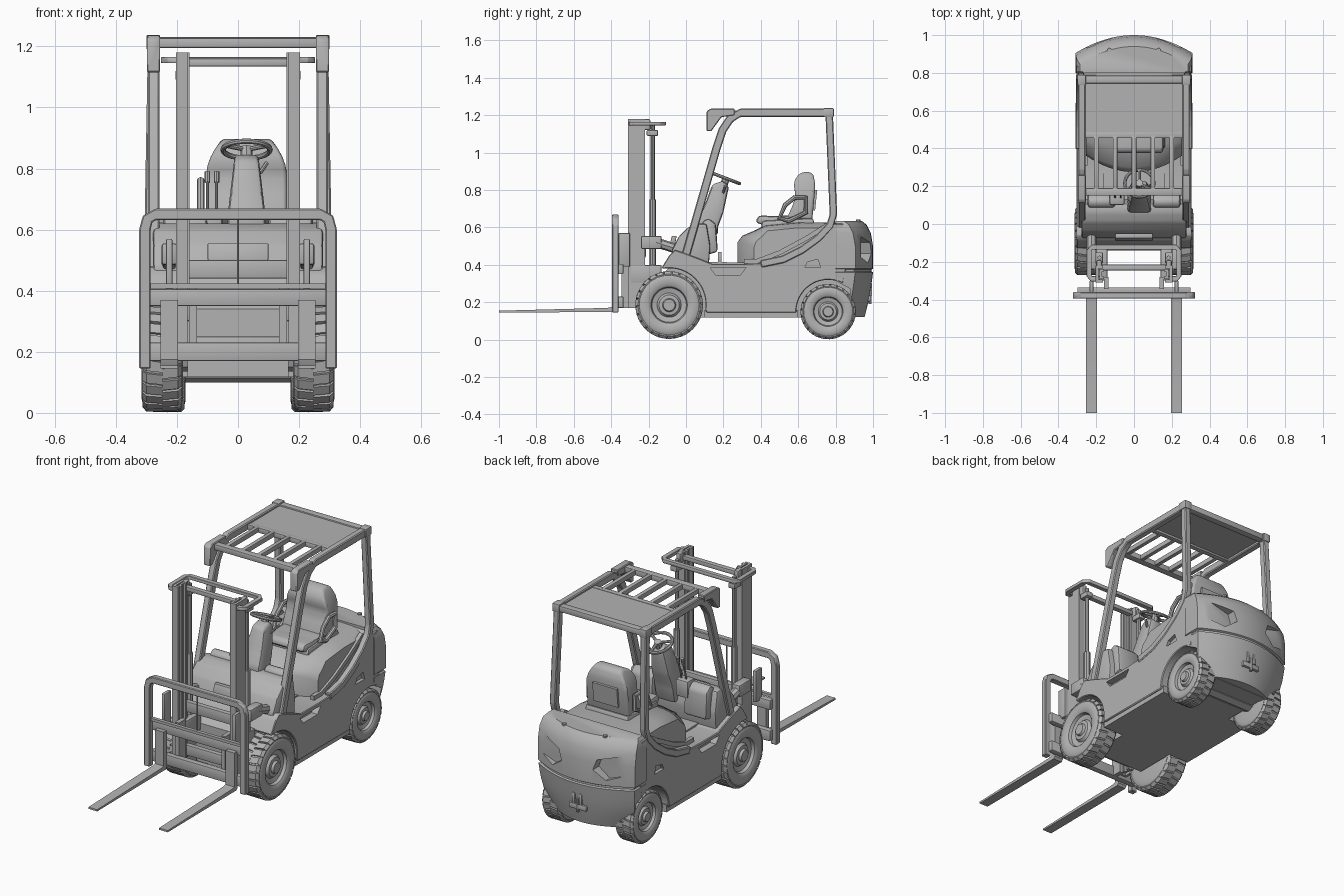
import bpy, bmesh
from math import sin, cos, pi, radians, sqrt
from mathutils import Vector, Matrix

if "Cube" in bpy.data.objects:
    bpy.data.objects.remove(bpy.data.objects["Cube"])

grey = bpy.data.materials.new("plain_grey")
grey.use_nodes = True
grey.diffuse_color = (0.45, 0.45, 0.45, 1)
grey.node_tree.nodes["Principled BSDF"].inputs["Base Color"].default_value = (0.45, 0.45, 0.45, 1)


def shade(me):
    me.materials.clear()
    me.materials.append(grey)
    me.shade_smooth()
    me.set_sharp_from_angle(angle=radians(35))


def finish(name, me, pair=False):
    shade(me)
    ob = bpy.data.objects.new(name, me)
    bpy.context.collection.objects.link(ob)
    if pair:
        ob.modifiers.new("Mirror", 'MIRROR')
    return ob


def baked(ob):
    bpy.context.view_layer.update()
    return bpy.data.meshes.new_from_object(ob.evaluated_get(bpy.context.evaluated_depsgraph_get()))


def from_bm(name, bm, pair=False):
    bmesh.ops.recalc_face_normals(bm, faces=bm.faces)
    me = bpy.data.meshes.new(name)
    bm.to_mesh(me)
    bm.free()
    return finish(name, me, pair)


def loft(bm, rings):
    """Skin a list of equal-length closed rings and cap both ends."""
    rows = [[bm.verts.new(p) for p in ring] for ring in rings]
    n = len(rows[0])
    for a, b in zip(rows, rows[1:]):
        for i in range(n):
            bm.faces.new((a[i], a[(i + 1) % n], b[(i + 1) % n], b[i]))
    bm.faces.new(rows[0])
    bm.faces.new(rows[-1])


def prism(name, pts, lo, hi, axis='x', bevel=0, seg=2, pair=False, taper=None):
    place = {'x': lambda p, d: (d, *p), 'y': lambda p, d: (p[0], d, p[1]), 'z': lambda p, d: (*p, d)}[axis]
    bm = bmesh.new()
    loft(bm, [[place(p, d) for p in pts] for d in (lo, hi)])
    if bevel:
        bmesh.ops.recalc_face_normals(bm, faces=bm.faces)
        bmesh.ops.bevel(bm, geom=bm.edges[:], offset=bevel, segments=seg, profile=0.5,
                        affect='EDGES', clamp_overlap=True)
    if taper:
        for v in bm.verts:
            taper(v.co)
    return from_bm(name, bm, pair)


def box(name, x, y, z, bevel=0, pair=False):
    return prism(name, [(y[0], z[0]), (y[1], z[0]), (y[1], z[1]), (y[0], z[1])], *x, bevel=bevel, pair=pair)


def ribbon(path, half):
    """Outline of a bar of constant thickness along a 2D path."""
    pts = [Vector(p) for p in path]
    left, right = [], []
    for i, p in enumerate(pts):
        d = (pts[min(i + 1, len(pts) - 1)] - pts[max(i - 1, 0)]).normalized()
        n = Vector((-d.y, d.x)) * half
        left.append(tuple(p + n))
        right.append(tuple(p - n))
    return left + right[::-1]


def arc(cy, cz, r, a0, a1, n=14):
    return [(cy + r * cos(radians(a0 + (a1 - a0) * i / n)), cz + r * sin(radians(a0 + (a1 - a0) * i / n)))
            for i in range(n + 1)]


def tube(name, pts, r, cyclic=False, pair=False):
    cu = bpy.data.curves.new(name, 'CURVE')
    cu.dimensions = '3D'
    cu.bevel_depth, cu.bevel_resolution, cu.use_fill_caps = r, 2, True
    sp = cu.splines.new('POLY')
    sp.points.add(len(pts) - 1)
    for q, p in zip(sp.points, pts):
        q.co = (*p, 1)
    sp.use_cyclic_u = cyclic
    path = bpy.data.objects.new(name + "_path", cu)
    bpy.context.collection.objects.link(path)
    me = baked(path)
    bpy.data.objects.remove(path)
    return finish(name, me, pair)


def cut(ob, cutter):
    m = ob.modifiers.new("Cut", 'BOOLEAN')
    m.operation, m.solver, m.object = 'DIFFERENCE', 'EXACT', cutter
    me = baked(ob)
    ob.modifiers.clear()
    ob.data = me
    shade(me)
    bpy.data.objects.remove(cutter)


def wheel(name, x, y, z, R, h, lugs):
    """Tyre, dished rim, hub and tread lugs."""
    prof = [(-h, .3), (-h, .75), (-.93 * h, .88), (-.78 * h, .955), (.78 * h, .955), (.93 * h, .88), (h, .76),
            (.96 * h, .6), (.85 * h, .54), (.6 * h, .51), (.5 * h, .36), (.72 * h, .3), (.75 * h, .2),
            (.95 * h, .17), (.95 * h, .08)]
    bm = bmesh.new()
    n = 44
    loft(bm, [[(px, R * r * cos(2 * pi * i / n), R * r * sin(2 * pi * i / n)) for i in range(n)] for px, r in prof])
    lug = [(0, .93), (0, 1), (.76, 1), (.95, .92), (.9, .86)]
    for side in (-1, 1):
        for i in range(lugs):
            rot = Matrix.Rotation(2 * pi * (i + side * .25) / lugs, 3, 'X')
            w = R * pi / lugs * 0.78
            loft(bm, [[rot @ Vector((side * h * a, t + w * .5 * (a - .5), R * r)) for a, r in lug] for t in (-w, w)])
    bmesh.ops.translate(bm, verts=bm.verts, vec=(x, y, z))
    from_bm(name, bm, pair=True)


# Wheels and axles
wheel("front_wheels", .248, -.09, .185, .18, .068, 26)
wheel("rear_wheels", .232, .76, .15, .147, .06, 24)
for nm, y, z in (("front_axle", -.09, .185), ("rear_axle", .76, .15)):
    tube(nm, [(-.22, y, z), (.22, y, z)], .05)

# Main body with both wheel arches, and the narrow chassis between the wheels
side = ([(.11, .145)] + arc(.76, .15, .17, 182, 62) + [(.86, .4), (.84, .62), (.79, .62), (.72, .54), (.62, .47),
        (.52, .425), (.42, .41), (.3, .405), (.14, .405), (.08, .43), (.0, .46), (-.06, .48), (-.09, .45), (-.13, .385)]
        + arc(-.09, .187, .195, 100, -8))
body = prism("body", side, -.304, .304, bevel=.006, seg=1)
cut(body, prism("vent_cutter", [(.635, .385), (.72, .385), (.705, .43), (.65, .415)], .285, .33, pair=True))
cut(body, prism("step_cutter", [(.13, .385), (.16, .345), (.29, .345), (.32, .385)], .265, .33, pair=True))
box("belly", (-.295, .295), (.1, .6), (.118, .16))
prism("chassis", [(-.14, .118), (.9, .118), (.93, .3), (.85, .4), (-.05, .42), (-.14, .34)], -.165, .165)

# Seat deck, its front edge bowed forward in the middle
deck = [(.275, .37), (.275, .52), (.3, .555), (.37, .585), (.42, .612), (.6, .628), (.86, .625), (.88, .4)]
bm = bmesh.new()
rings = []
for k in range(-8, 9):
    t = k / 8
    drop = .03 * t ** 6
    rings.append([(.255 * t, y + max(0, .45 - y) * .5 * t * t, z - drop * (z > .5)) for y, z in deck])
loft(bm, rings)
from_bm("seat_deck", bm)
prism("hood_rim", ribbon([(.31, .42), (.38, .42), (.5, .465), (.64, .54), (.76, .615)], .012), .245, .268, pair=True)

# Counterweight, lofted upwards with a curved rear face
bm = bmesh.new()
rings = []
for z, w, back in ((.12, .25, .955), (.2, .285, .975), (.27, .298, .988), (.315, .303, .994), (.36, .306, 1),
                   (.365, .298, .992), (.375, .298, .992), (.38, .31, 1), (.5, .31, 1), (.57, .308, .988),
                   (.615, .302, .965), (.635, .285, .94)):
    front = .76 + sqrt(max(.0016, .0289 - (z - .15) ** 2))
    rear = [(w * t / 10, back - .095 * (t / 10) ** 2, z) for t in range(-10, 11)]
    start = min(front, rear[0][1] - .005)
    rings.append([(-w, start, z)] + rear + [(w, start, z)])
loft(bm, rings)
weight = from_bm("counterweight", bm)
cut(weight, prism("lamp_cutter", [(.1, .46), (.12, .52), (.2, .54), (.29, .565), (.28, .45), (.17, .41)],
                  .935, 1.1, 'y', pair=True))
box("tow_plate", (-.055, .055), (.95, .99), (.205, .235), .005)
box("tow_jaw", (.012, .03), (.95, .995), (.235, .3), .004, True)
tube("tow_pin", [(0, .985, .19), (0, .985, .27)], .008)
tube("lifting_bolts", [(.13, .92, .63), (.13, .92, .642)], .012, pair=True)

# Front cowl and dash
prism("front_cowl", [(-.07, .4), (-.075, .48), (-.04, .55), (.01, .6), (.06, .62), (.11, .62), (.13, .5), (.12, .37)],
      -.278, .278, bevel=.012)
prism("dash_pads", [(.1, .45), (.085, .63), (.12, .65), (.16, .62), (.17, .47)], .1, .245, bevel=.015, pair=True)
prism("cowl_panel", [(-.09, .5), (-.075, .555), (-.05, .555), (-.06, .5)], -.1, .1, bevel=.004)
for k, x in enumerate((-.04, .08, .14)):
    box(f"pedal_{k + 1}", (x - .02, x + .02), (.17, .19), (.41, .47), .005)


def narrow(co):
    co.x = .028 + (co.x - .028) * (1 - max(0, co.z - .64) * 1.9)


# Steering column, wheel and levers
prism("steering_column", [(.07, .5), (.06, .64), (.1, .72), (.14, .83), (.2, .85), (.23, .82), (.2, .68), (.17, .6),
                          (.15, .5)], -.035, .091, bevel=.018, taper=narrow)
hub = Vector((.028, .215, .862))
tilt = Matrix.Rotation(radians(-21), 3, 'X')
rim = [hub + tilt @ Vector((.077 * cos(a * pi / 14), .077 * sin(a * pi / 14), 0)) for a in range(28)]
tube("steering_wheel", rim, .009, cyclic=True)
for k in range(3):
    a = pi / 2 + k * 2 * pi / 3
    tube(f"wheel_spoke_{k + 1}", [hub, hub + tilt @ Vector((.075 * cos(a), .075 * sin(a), 0))], .008)
tube("steering_shaft", [hub + tilt @ Vector((0, 0, -.06)), hub + tilt @ Vector((0, 0, .008))], .02)
tube("direction_lever", [(.05, .2, .78), (.075, .2, .79), (.095, .21, .82)], .007)
for k, x in enumerate((-.1, -.07)):
    tube(f"lever_{k + 1}", [(x, .13, .6), (x, .15, .7), (x, .17, .76)], .005)
    tube(f"lever_knob_{k + 1}", [(x, .168, .755), (x, .176, .79)], .009)
box("lever_console", (-.13, -.05), (.1, .17), (.56, .66), .012)

# Seat
prism("seat_base", [(.4, .6), (.41, .635), (.68, .65), (.69, .6)], -.11, .165, bevel=.01)
prism("seat_cushion", [(.37, .63), (.39, .665), (.48, .66), (.62, .67), (.62, .62), (.4, .615)], -.1, .155, bevel=.02)


def round_top(co):
    co.x = .028 + (co.x - .028) * (1 - 25 * max(0, co.z - .77) ** 2)


prism("seat_back", [(.54, .65), (.575, .73), (.585, .78), (.578, .81), (.578, .84), (.59, .87), (.61, .89), (.65, .9),
                    (.68, .885), (.69, .84), (.69, .8), (.675, .64)], -.105, .161, bevel=.02, seg=3, taper=round_top)
prism("seat_back_panel", ribbon([(.684, .69), (.696, .8)], .006), -.05, .106)
for k, x in enumerate((-.122, .172)):
    tube(f"seat_arm_{k + 1}", [(x, .64, .76), (x, .58, .76), (x, .53, .72), (x, .5, .65), (x, .55, .635), (x, .64, .68)],
         .013, cyclic=True)


def splay(co):
    co.x += (1.22 - co.z) * .018


# Overhead guard
prism("guard_front_legs", ribbon([(-.01, .42), (.165, 1.03), (.195, 1.12), (.235, 1.18), (.29, 1.213), (.78, 1.213)], .022),
      .257, .295, bevel=.005, seg=1, pair=True)
prism("guard_rear_legs", ribbon([(.765, 1.22), (.788, .67), (.77, .61), (.71, .545), (.62, .48), (.52, .43), (.4, .405)], .02),
      .258, .295, bevel=.005, seg=1, pair=True, taper=splay)
prism("guard_corners", [(.11, 1.115), (.135, 1.115), (.19, 1.19), (.26, 1.2), (.26, 1.235), (.13, 1.235), (.11, 1.22)],
      .255, .298, bevel=.004, seg=1, pair=True)
box("guard_front_beam", (-.27, .27), (.15, .19), (1.195, 1.228), .005)
box("guard_middle_beam", (-.27, .27), (.455, .485), (1.195, 1.225), .004)
box("guard_rear_beam", (-.27, .27), (.745, .785), (1.195, 1.23), .005)
box("guard_rear_caps", (.255, .3), (.735, .79), (1.19, 1.238), .005, True)
box("roof_plate", (-.265, .265), (.47, .76), (1.207, 1.222))
for k in range(5):
    x = -.2 + .1 * k
    box(f"roof_bar_{k + 1}", (x - .012, x + .012), (.17, .47), (1.198, 1.226), .003)

# Mast: nested channels, cross members, cylinders and top hoop
prism("mast_outer", [(.203, -.31), (.203, -.22), (.165, -.22), (.165, -.235), (.188, -.235), (.188, -.295), (.165, -.295),
                     (.165, -.31)], .17, 1.18, 'z', pair=True)
prism("mast_inner", [(.182, -.292), (.182, -.238), (.158, -.238), (.158, -.252), (.17, -.252), (.17, -.278),
                     (.158, -.278), (.158, -.292)], .18, 1.18, 'z', pair=True)
for k, (z0, z1) in enumerate(((.19, .25), (.44, .5), (1.135, 1.16))):
    box(f"mast_cross_{k + 1}", (-.19, .19), (-.245, -.215), (z0, z1), .004)
tube("lift_cylinders", [(.183, -.178, .3), (.183, -.178, .75)], .018, pair=True)
tube("lift_rods", [(.183, -.178, .75), (.183, -.178, 1.15)], .011, pair=True)
box("rod_heads", (.165, .205), (-.21, -.15), (1.09, 1.12), .004, True)
box("chain_pulleys", (.17, .2), (-.23, -.19), (1.12, 1.18), .01, True)
prism("mast_hoop", ribbon([(.18, -.29), (.225, -.29), (.238, -.275), (.238, -.14), (.222, -.122), (-.222, -.122),
                           (-.238, -.14), (-.238, -.275), (-.225, -.29), (-.18, -.29)], .014),
      1.145, 1.165, 'z', bevel=.003, seg=1)
box("mast_feet", (.14, .205), (-.3, -.13), (.3, .4), .01, True)
box("tilt_brackets", (.2, .25), (-.24, -.13), (.485, .555), .008, True)
tube("tilt_cylinders", [(.225, -.16, .52), (.225, 0, .47)], .026, pair=True)

# Carriage and load backrest
box("carriage_upper", (-.3, .3), (-.37, -.335), (.35, .405), .004)
box("carriage_lower", (-.3, .3), (-.37, -.335), (.17, .23), .004)
box("carriage_posts", (.135, .16), (-.345, -.28), (.17, .42), pair=True)
box("carriage_lugs", (.215, .235), (-.36, -.3), (.39, .57), .004, True)
prism("backrest_frame", ribbon([(-.305, .145), (-.305, .6), (-.296, .635), (-.27, .65), (.27, .65), (.296, .635),
                               (.305, .6), (.305, .145)], .019), -.395, -.36, 'y', bevel=.004, seg=1)
box("backrest_rail", (-.29, .29), (-.385, -.365), (.408, .424))
tube("backrest_rod", [(0, -.37, .41), (0, -.37, .65)], .004)

# Forks
prism("forks", [(-1, .145), (-.42, .148), (-.375, .148), (-.365, .16), (-.365, .37), (-.395, .37), (-.395, .175),
                (-.42, .17), (-1, .155)], .197, .253, pair=True)
